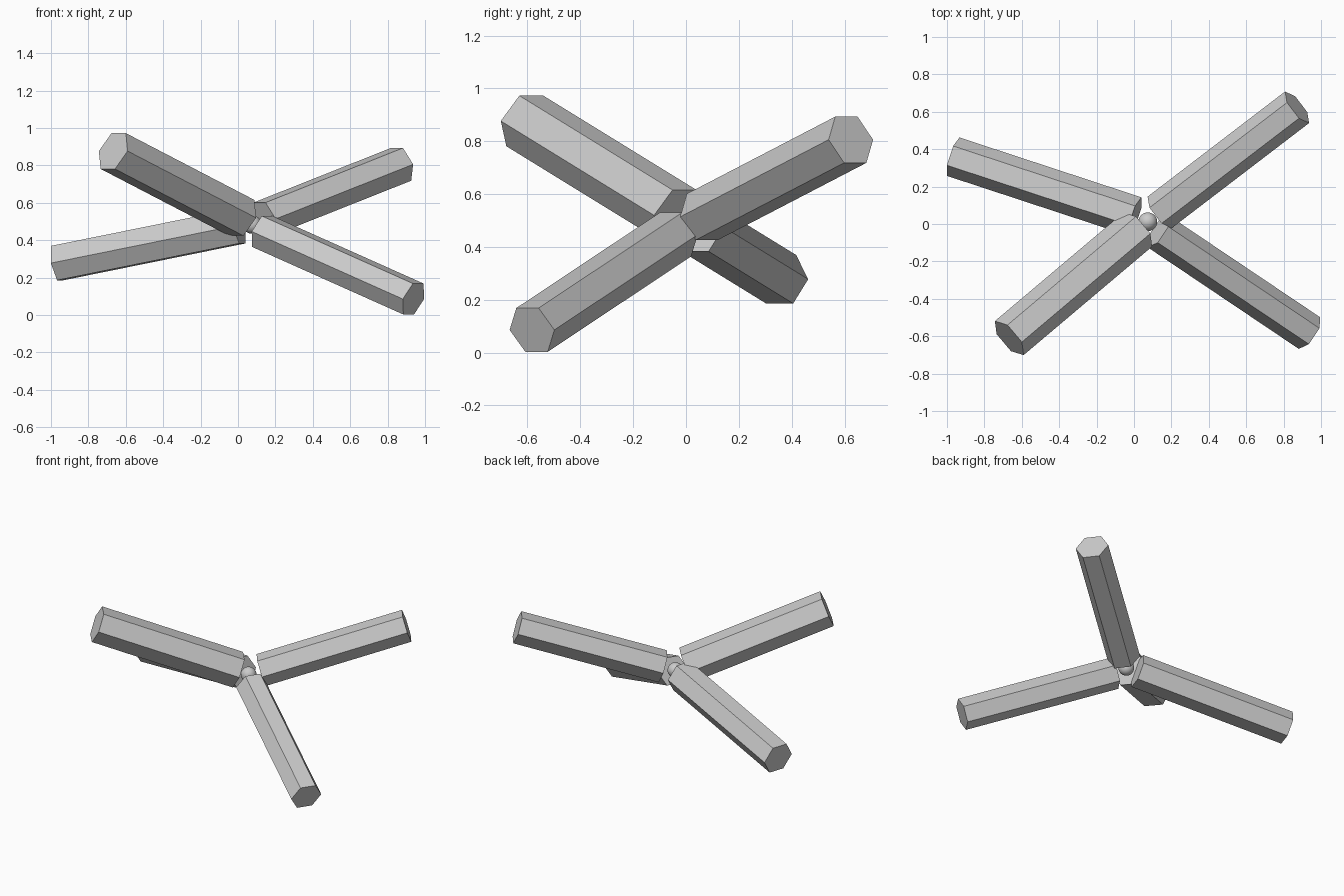
import bpy
import bmesh
from math import cos, sin, pi
from mathutils import Vector

cube = bpy.data.objects.get("Cube")
if cube:
    bpy.data.objects.remove(cube, do_unlink=True)

# Single grey material
grey = bpy.data.materials.new("grey")
grey.use_nodes = True
colour = (0.6, 0.6, 0.6, 1)
grey.diffuse_color = colour
grey.node_tree.nodes["Principled BSDF"].inputs["Base Color"].default_value = colour


def add_object(name, bm):
    bmesh.ops.recalc_face_normals(bm, faces=bm.faces)
    mesh = bpy.data.meshes.new(name)
    bm.to_mesh(mesh)
    bm.free()
    mesh.materials.append(grey)
    obj = bpy.data.objects.new(name, mesh)
    bpy.context.collection.objects.link(obj)
    return obj


def hex_arm(name, inner, outer, radius):
    """Hexagonal bar between two points, with level top and bottom edges."""
    inner, outer = Vector(inner), Vector(outer)
    axis = outer - inner
    side = Vector((0, 0, 1)).cross(axis).normalized()
    up = axis.normalized().cross(side)
    bm = bmesh.new()
    angles = [i * pi / 3 for i in range(6)]
    ring = [bm.verts.new(inner + radius * (cos(a) * side + sin(a) * up)) for a in angles]
    cap = bm.faces.new(ring)
    end = bmesh.ops.extrude_face_region(bm, geom=[cap], use_keep_orig=True)["geom"]
    verts = [v for v in end if isinstance(v, bmesh.types.BMVert)]
    bmesh.ops.translate(bm, verts=verts, vec=axis)
    return add_object(name, bm)


# Four arms reaching out from the hub
hex_arm("front_right_arm", (0.02, -0.03, 0.52), (-0.667, -0.61, 0.877), 0.119)
hex_arm("front_left_arm", (0.13, -0.04, 0.447), (0.938, -0.583, 0.086), 0.102)
hex_arm("back_left_arm", (0.137, 0.062, 0.514), (0.872, 0.624, 0.806), 0.106)
hex_arm("back_right_arm", (0.006, 0.04, 0.475), (-0.967, 0.36, 0.278), 0.108)

# Smooth ball at the hub
bm = bmesh.new()
bmesh.ops.create_uvsphere(bm, u_segments=32, v_segments=16, radius=0.05)
bmesh.ops.translate(bm, verts=bm.verts, vec=(0.074, 0.012, 0.485))
ball = add_object("hub_ball", bm)
for poly in ball.data.polygons:
    poly.use_smooth = True
